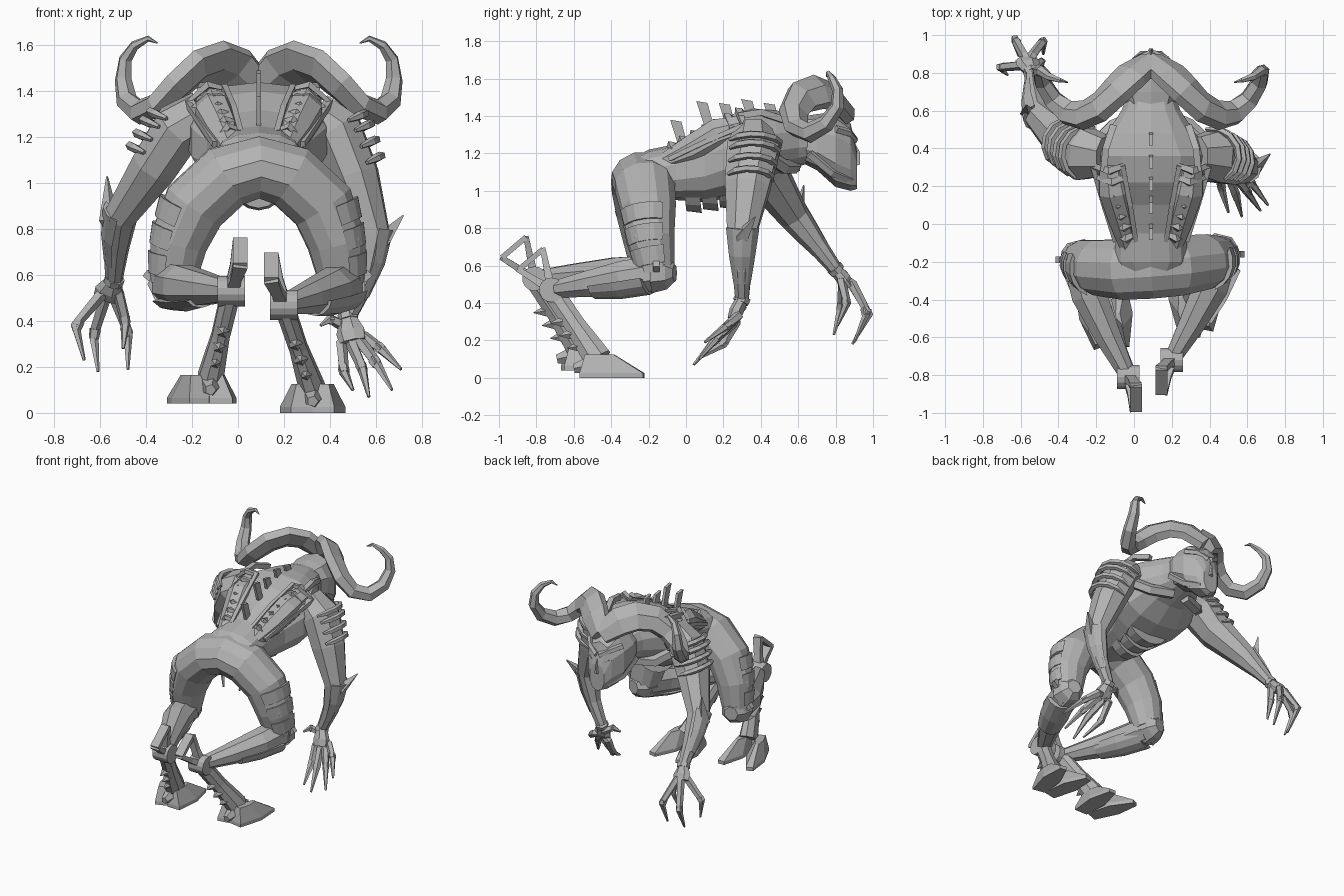
import bpy
import bmesh
import math
from mathutils import Vector, Matrix

cube = bpy.data.objects.get("Cube")
if cube:
    bpy.data.objects.remove(cube, do_unlink=True)

grey = bpy.data.materials.new("stone grey")
grey.use_nodes = True
grey.diffuse_color = (0.45, 0.45, 0.45, 1)
grey.node_tree.nodes["Principled BSDF"].inputs["Base Color"].default_value = (0.45, 0.45, 0.45, 1)

MID = 0.09          # the body is slightly off centre
UP = Vector((0, 0, 1))
FORWARD = Vector((0, 1, 0))
SIDES = (("left", 1), ("right", -1))


def finish(name, bm):
    bmesh.ops.recalc_face_normals(bm, faces=bm.faces[:])
    mesh = bpy.data.meshes.new(name)
    bm.to_mesh(mesh)
    bm.free()
    mesh.materials.append(grey)
    obj = bpy.data.objects.new(name, mesh)
    bpy.context.collection.objects.link(obj)


def loft(name, path, radii, sides=8, up=UP, arc=None, square=1.0, axis=None):
    """Faceted tube along a path; radii are numbers or (across, upward) pairs."""
    bm = bmesh.new()
    pts = [Vector(p) for p in path]
    normal = Vector(up)
    if arc:
        a, b = (math.radians(v) for v in arc)
        angles = [a + (b - a) * i / (sides - 1) for i in range(sides)]
    else:
        angles = [math.tau * (i + 0.5) / sides for i in range(sides)]
    shape = lambda v: math.copysign(abs(v) ** square, v)
    rings = []
    for i, p in enumerate(pts):
        before, after = pts[max(i - 1, 0)], pts[min(i + 1, len(pts) - 1)]
        t = axis or (after - before).normalized()
        normal = (normal - t * normal.dot(t)).normalized()
        across = t.cross(normal)
        r = radii[i] if isinstance(radii[i], tuple) else (radii[i], radii[i])
        rings.append([bm.verts.new(p + across * r[0] * shape(math.cos(w))
                                   + normal * r[1] * shape(math.sin(w))) for w in angles])
    for low, high in zip(rings, rings[1:]):
        for j in range(sides):
            k = (j + 1) % sides
            bm.faces.new((low[j], low[k], high[k], high[j]))
    bm.faces.new(rings[0])
    bm.faces.new(rings[-1])
    finish(name, bm)


def prism(name, outline, offset, taper=1.0):
    """Extrude a flat outline by an offset, shrinking the far end."""
    bm = bmesh.new()
    pts = [Vector(p) for p in outline]
    mid = sum(pts, Vector()) / len(pts)
    low = [bm.verts.new(p) for p in pts]
    high = [bm.verts.new(mid + (p - mid) * taper + Vector(offset)) for p in pts]
    bm.faces.new(low)
    bm.faces.new(high)
    for j in range(len(pts)):
        k = (j + 1) % len(pts)
        bm.faces.new((low[j], low[k], high[k], high[j]))
    finish(name, bm)


def along(path, f):
    """Point at fraction f of a path."""
    f *= len(path) - 1
    i = min(int(f), len(path) - 2)
    return Vector(path[i]).lerp(Vector(path[i + 1]), f - i)


def rod(name, path, r, sides=6):
    loft(name, path, [r] * len(path), sides)


def slices(name, rows, sides):
    """Upright slices along y: y, z, half width, half height."""
    loft(name, [(MID, y, z) for y, z, w, h in rows], [(w, h) for y, z, w, h in rows], sides,
         square=0.85, axis=FORWARD)


# Torso from waist to neck
slices("torso", [(-0.33, 1.06, 0.12, 0.09), (-0.2, 1.08, 0.2, 0.14), (-0.05, 1.1, 0.19, 0.15), (0.1, 1.13, 0.23, 0.19),
                 (0.22, 1.18, 0.3, 0.22), (0.36, 1.22, 0.32, 0.22), (0.48, 1.26, 0.24, 0.17),
                 (0.6, 1.27, 0.16, 0.14), (0.7, 1.27, 0.12, 0.11)], 14)
for i in range(3):
    y = i * 0.09 - 0.02
    loft("belly_plate", [(MID, y, 1.07 + i * 0.01), (MID, y + 0.08, 1.08 + i * 0.01)],
         [(0.13 + i * 0.02, 0.18), (0.15 + i * 0.02, 0.2)], 7, arc=(215, 325))

# Head and face
slices("head", [(0.58, 1.28, 0.12, 0.11), (0.7, 1.26, 0.16, 0.15), (0.8, 1.22, 0.15, 0.2),
                (0.88, 1.18, 0.1, 0.18), (0.915, 1.11, 0.06, 0.1)], 10)
prism("nose", [(MID - 0.02, 0.9, 1.13), (MID + 0.02, 0.9, 1.13), (MID, 0.9, 1.26)], (0, 0.03, -0.01), 0.5)

horn = [(0, 0.86, 1.41), (0.1, 0.79, 1.5), (0.18, 0.71, 1.53), (0.27, 0.62, 1.5), (0.36, 0.575, 1.42),
        (0.44, 0.59, 1.34), (0.52, 0.66, 1.31), (0.575, 0.75, 1.36), (0.59, 0.81, 1.45),
        (0.58, 0.81, 1.54), (0.54, 0.78, 1.6), (0.48, 0.76, 1.63), (0.44, 0.75, 1.61)]
horn_size = [(0.08, 0.05), (0.11, 0.05), (0.11, 0.055), (0.1, 0.06), (0.085, 0.06), (0.07, 0.055),
             0.055, 0.047, 0.038, 0.03, 0.022, 0.013, 0.003]

for side, s in SIDES:
    P = lambda d, y, z: (MID + s * d, y, z)
    loft(side + "_horn", [P(*p) for p in horn], horn_size, 6, (0, 1, 0.4))
    rod(side + "_brow", [P(0.01, 0.9, 1.27), P(0.08, 0.87, 1.31), P(0.13, 0.8, 1.33)], 0.022, 5)
    rod(side + "_eye", [P(0.04, 0.9, 1.22), P(0.08, 0.88, 1.24)], 0.012, 4)
    rod(side + "_jaw", [P(0.05, 0.88, 1.06), P(0.11, 0.78, 1.1), P(0.14, 0.66, 1.2)], 0.028, 5)

    # Ribbed panel on the back
    loft(side + "_back_muscle", [P(0.12, -0.12, 1.15), P(0.15, 0.04, 1.22), P(0.19, 0.18, 1.3), P(0.21, 0.32, 1.34)],
         [0.05, 0.085, 0.095, 0.07], 8)
    for i in range(7):
        f = i / 6
        y, z = -0.07 + 0.36 * f, 1.23 + 0.18 * f
        loft(side + "_rib", [P(0.08 + 0.06 * f, y + 0.02, z), P(0.13 + 0.09 * f, y - 0.01, z + 0.02),
                             P(0.19 + 0.12 * f, y + 0.02, z - 0.06)],
             [(0.018, 0.012), (0.026, 0.02), (0.018, 0.012)], 4)
    rod(side + "_inner_rail", [P(0.08, -0.09, 1.22), P(0.11, 0.1, 1.33), P(0.15, 0.31, 1.42)], 0.018, 4)
    rod(side + "_outer_rail", [P(0.19, -0.09, 1.17), P(0.25, 0.1, 1.26), P(0.31, 0.31, 1.35)], 0.018, 4)
    rod(side + "_shoulder_blade", [P(0.25, 0.28, 1.4), P(0.24, 0.4, 1.42), P(0.2, 0.52, 1.38)], 0.025, 4)
    rod(side + "_collar", [P(0.05, 0.58, 1.13), P(0.2, 0.52, 1.13), P(0.3, 0.42, 1.2)], 0.04, 5)

# Spine fins: thin slabs flaring to the rear
for y, top in ((-0.04, 1.37), (0.1, 1.47), (0.22, 1.46), (0.34, 1.48), (0.46, 1.46)):
    side_view = ((0.05, -0.13), (0.015, 0), (-0.045, 0.01), (0, -0.13))
    prism("spine_fin", [(MID - 0.01, y + dy, top + dz) for dy, dz in side_view], (0.02, 0, 0))

# Legs: thigh, shin, ankle, spur and hoof for each side
legs = {
    "left": dict(thigh=[(0.23, -0.22, 1.03), (0.37, -0.2, 0.9), (0.43, -0.19, 0.74), (0.455, -0.16, 0.56)],
                 ankle=(0.2, -0.72, 0.47), foot=(0.325, -0.47, 0.1), ground=0.0, turn=0),
    "right": dict(thigh=[(-0.05, -0.24, 1.03), (-0.19, -0.23, 0.9), (-0.26, -0.21, 0.74), (-0.285, -0.19, 0.56)],
                  ankle=(-0.03, -0.81, 0.53), foot=(-0.12, -0.56, 0.15), ground=0.04, turn=10)}

# Pelvis and both thighs form one arch
half = [(0.1, 0.1), (0.13, 0.13), (0.15, 0.145), (0.165, 0.145)]
loft("pelvis_and_thighs", legs["right"]["thigh"][::-1] + [(MID, -0.23, 1.07)] + legs["left"]["thigh"],
     half + [(0.17, 0.14)] + half[::-1], 12, (-1, 0, 0))

for side, s in SIDES:
    leg = legs[side]
    thigh, out = leg["thigh"], Vector((s, 0, 0))
    knee, ankle, foot = Vector(thigh[-1]), Vector(leg["ankle"]), Vector(leg["foot"])
    for i, f in enumerate((0.36, 0.56, 0.76)):
        grow = 0.16 - i * 0.016
        loft(side + "_thigh_plate", [along(thigh, f), along(thigh, f + 0.17)],
             [(grow, grow), (grow - 0.015, grow - 0.015)], 6, out, arc=(20, 20 + s * 100) if s > 0 else (60, 160))
    loft(side + "_knee_cap", [knee + Vector((0, -0.02, 0)), knee + Vector((s * 0.01, 0.06, 0)),
                              knee + Vector((s * 0.02, 0.1, 0))], [0.11, 0.09, 0.05], 7)
    rod(side + "_knee_spike", [knee + out * 0.06, knee + out * 0.12 + UP * 0.05], 0.025, 4)
    loft(side + "_shin", [knee, knee.lerp(ankle, 0.3) + out * 0.03, knee.lerp(ankle, 0.65) + out * 0.02, ankle],
         [0.1, 0.1, 0.075, 0.045], 8)
    loft(side + "_shin_plate", [knee.lerp(ankle, f) + out * 0.03 for f in (0.08, 0.35, 0.6)],
         [0.11, 0.108, 0.085], 6, arc=(190, 320))
    rod(side + "_ankle_disc", [ankle - out * 0.06, ankle + out * 0.06], 0.066, 14)

    # Hind foot shaft with rear spikes
    shaft = [ankle, ankle.lerp(foot, 0.5), foot]
    loft(side + "_foot_shaft", shaft, [(0.06, 0.045), (0.06, 0.042), (0.08, 0.06)], 8, out)
    for f in (0.4, 0.58, 0.76):
        root = along(shaft, f) + Vector((0, -0.04, -0.02))
        loft(side + "_shaft_spike", [root, root + Vector((0, -0.065, -0.01))], [0.032, 0.002], 5)

    # Open flared spur behind the ankle
    tip = ankle + (ankle - foot) * 0.44
    spread = Vector((0, 0.065, 0.055))
    ends = [tip + spread, tip - spread]
    for end in ends:
        loft(side + "_spur_arm", [ankle, ankle.lerp(end, 0.5), end],
             [(0.035, 0.045), (0.025, 0.035), (0.02, 0.045)], 4, out)
    loft(side + "_spur_edge", ends, [(0.045, 0.02)] * 2, 4)

    # Cloven hoof
    for splay in (-1, 1):
        spin = Matrix.Rotation(math.radians(leg["turn"] - 11 * splay), 3, "Z")
        heel = Vector((foot.x + splay * 0.045, foot.y - 0.09, leg["ground"]))
        outline = [(-0.05, 0), (0.05, 0), (0.065, 0.18), (0.025, 0.34), (-0.025, 0.34), (-0.065, 0.18)]
        sole = [heel + spin @ Vector((x, y, 0)) for x, y in outline]
        prism(side + "_toe_sole", sole, (0, 0, 0.025))
        prism(side + "_toe", [p + UP * 0.025 for p in sole], (-splay * 0.015, -0.07, 0.1), 0.45)
    loft(side + "_dew_claw", [foot + Vector((0, -0.04, -0.03)), foot + Vector((0, -0.13, -0.05))], [0.05, 0.025], 5)

# Arms and clawed hands
arms = {
    "left": dict(path=[(0.33, 0.36, 1.3), (0.43, 0.36, 1.23), (0.51, 0.33, 1.03), (0.59, 0.3, 0.78), (0.55, 0.3, 0.58), (0.48, 0.3, 0.42)],
                 spike=(0.72, 0.37, 0.86), palm=(0.5, 0.25, 0.31),
                 fingers=[[(0.45, 0.27, 0.3), (0.46, 0.2, 0.18), (0.5, 0.06, 0.1)],
                          [(0.5, 0.25, 0.29), (0.54, 0.15, 0.2), (0.57, 0.04, 0.07)],
                          [(0.54, 0.25, 0.3), (0.6, 0.17, 0.22), (0.67, 0.07, 0.1)],
                          [(0.55, 0.28, 0.33), (0.62, 0.22, 0.28), (0.71, 0.1, 0.19)],
                          [(0.46, 0.3, 0.38), (0.4, 0.28, 0.41), (0.36, 0.25, 0.38)]]),
    "right": dict(path=[(-0.15, 0.36, 1.3), (-0.26, 0.37, 1.24), (-0.36, 0.43, 1.08), (-0.51, 0.58, 0.86), (-0.53, 0.7, 0.71), (-0.54, 0.8, 0.58)],
                  spike=(-0.57, 0.63, 1.03), palm=(-0.57, 0.87, 0.5),
                  fingers=[[(-0.6, 0.84, 0.51), (-0.71, 0.83, 0.38), (-0.67, 0.79, 0.23)],
                           [(-0.58, 0.89, 0.5), (-0.63, 0.98, 0.34), (-0.61, 0.89, 0.18)],
                           [(-0.54, 0.89, 0.5), (-0.48, 0.97, 0.35), (-0.48, 0.9, 0.19)],
                           [(-0.52, 0.83, 0.52), (-0.49, 0.86, 0.4), (-0.5, 0.81, 0.28)]])}
for side, s in SIDES:
    arm = arms[side]
    path, palm, out = arm["path"], Vector(arm["palm"]), Vector((s, 0, 0))
    loft(side + "_arm", path, [0.11, (0.15, 0.12), (0.13, 0.11), (0.085, 0.075), 0.055, 0.038], 8, out)
    loft(side + "_forearm_plate", [along(path, f) for f in (0.58, 0.72, 0.88)], [0.095, 0.075, 0.05], 5, out, arc=(20, 160))
    elbow = along(path, 0.62) + out * 0.05
    loft(side + "_elbow_spike", [along(path, 0.74), elbow, arm["spike"]], [0.03, 0.045, 0.004], 4)

    # Curved bands wrapped round the outer shoulder
    for i in range(4):
        c = along(path, 0.16 + i * 0.07)
        reach = 0.145 - i * 0.006
        turns = [math.radians(-60 + k * 27) for k in range(7)]
        ring = [c + Vector((s * math.cos(w) * reach, math.sin(w) * reach, 0.06 * math.cos(w))) for w in turns]
        loft(side + "_shoulder_band", ring, [0.01] + [0.02] * 5 + [0.01], 5)

    wrist = Vector(path[-1])
    rod(side + "_wrist_cuff", [wrist.lerp(palm, -0.12), wrist.lerp(palm, 0.15)], 0.045, 7)
    loft(side + "_palm", [wrist, wrist.lerp(palm, 0.6), palm], [(0.035, 0.035), (0.065, 0.04), (0.06, 0.03)], 7, (0, 1, 0.2))
    for finger in arm["fingers"]:
        loft(side + "_finger", [wrist.lerp(palm, 0.7)] + finger, [0.028, 0.027, 0.023, 0.007], 5)
        loft(side + "_knuckle", [along(finger, 0.42), along(finger, 0.55)], [0.026, 0.023], 5)
